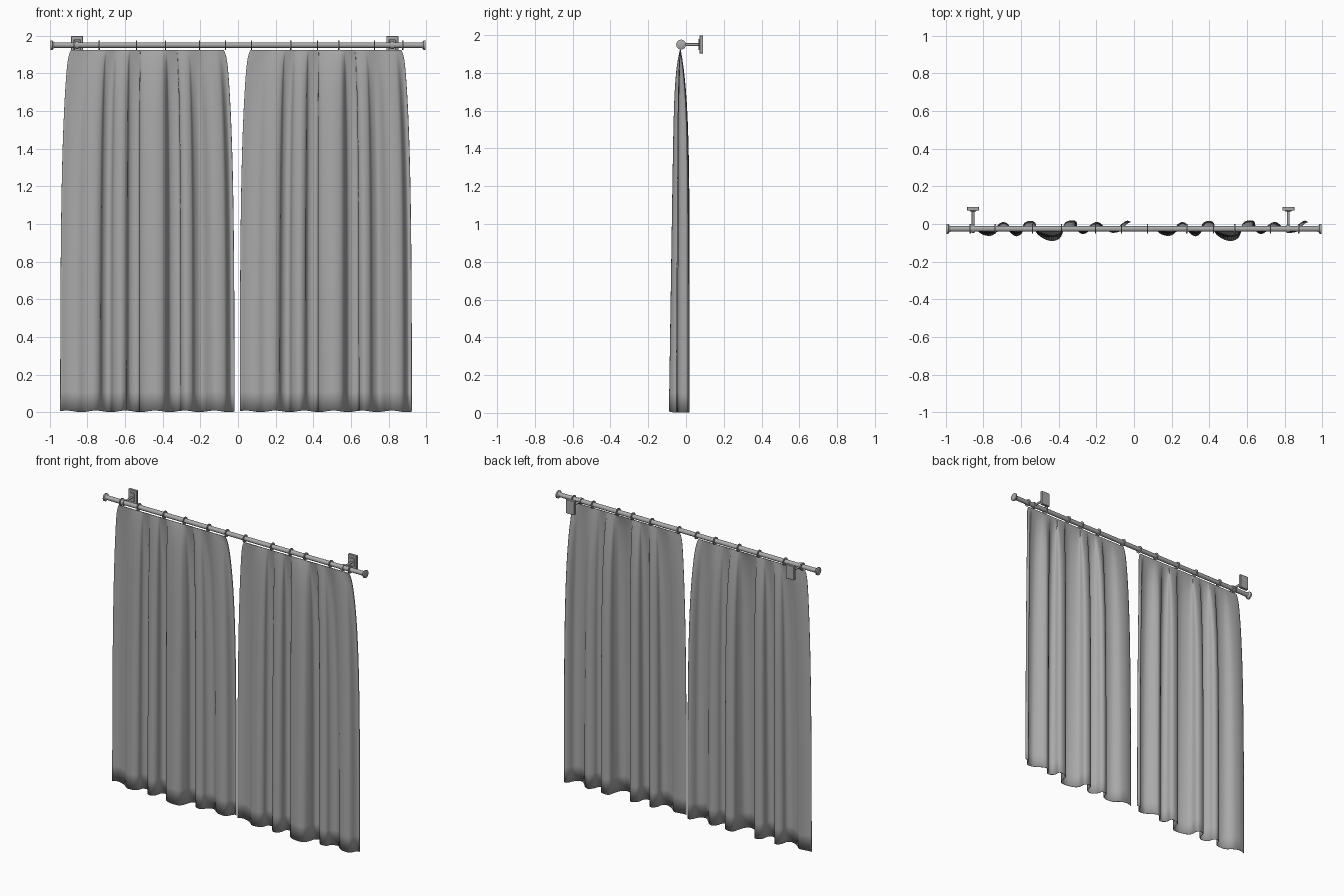
import bpy, bmesh
from math import exp, sin, pi
from mathutils import Vector, Matrix

if "Cube" in bpy.data.objects:
    bpy.data.objects.remove(bpy.data.objects["Cube"], do_unlink=True)

ROD_Y, ROD_Z = -0.026, 1.95


def material(name, value):
    mat = bpy.data.materials.new(name)
    mat.use_nodes = True
    colour = (value, value, value, 1)
    mat.diffuse_color = colour
    mat.node_tree.nodes["Principled BSDF"].inputs["Base Color"].default_value = colour
    return mat


GREY = material("plain grey", 0.4)


def finish(name, bm, smooth=True):
    """Turn a bmesh into a named, shaded object."""
    bmesh.ops.recalc_face_normals(bm, faces=bm.faces)
    mesh = bpy.data.meshes.new(name)
    bm.to_mesh(mesh)
    bm.free()
    mesh.materials.append(GREY)
    obj = bpy.data.objects.new(name, mesh)
    bpy.context.collection.objects.link(obj)
    if smooth:
        bpy.ops.object.select_all(action="DESELECT")
        obj.select_set(True)
        bpy.context.view_layer.objects.active = obj
        bpy.ops.object.shade_smooth_by_angle(angle=0.7)
    return obj


def lathe(name, profile, x, closed=False, steps=24):
    """Spin (offset, radius) points around the rod's axis."""
    bm = bmesh.new()
    verts = [bm.verts.new((x + dx, ROD_Y, ROD_Z + r)) for dx, r in profile]
    edges = [bm.edges.new(pair) for pair in zip(verts, verts[1:])]
    if closed:
        edges.append(bm.edges.new((verts[-1], verts[0])))
    bmesh.ops.spin(bm, geom=verts + edges, cent=(x, ROD_Y, ROD_Z), axis=(1, 0, 0),
                   angle=2 * pi, steps=steps)
    bmesh.ops.remove_doubles(bm, verts=bm.verts, dist=1e-5)
    return finish(name, bm)


def box(name, centre, size, bevel):
    bm = bmesh.new()
    bmesh.ops.create_cube(bm, size=1, matrix=Matrix.Translation(centre) @ Matrix.Diagonal((*size, 1)))
    bmesh.ops.bevel(bm, geom=bm.edges[:], offset=bevel, segments=1, affect="EDGES")
    return finish(name, bm, smooth=False)


def spline(points, steps):
    """Smooth curve through the points."""
    pts = [Vector(p) / 1000 for p in points]
    pts = [2 * pts[0] - pts[1]] + pts + [2 * pts[-1] - pts[-2]]
    out = []
    for a, b, c, d in zip(pts, pts[1:], pts[2:], pts[3:]):
        for i in range(steps):
            t = i / steps
            out.append(0.5 * (2 * b + (c - a) * t + (2 * a - 5 * b + 4 * c - d) * t * t
                              + (3 * b - a - 3 * c + d) * t ** 3))
    return out + [pts[-2]]


# Fold line of one curtain at its hem, in thousandths
FOLDS = spline([
    (-465, -20), (-420, -12), (-370, -20), (-330, -52), (-285, -62), (-255, -45),
    (-245, -10), (-220, 8), (-195, 0), (-180, -40), (-145, -64), (-115, -45),
    (-105, 0), (-75, 15), (-46, 5), (-40, -40), (-10, -70), (40, -89), (85, -75),
    (105, -30), (115, 5), (145, 18), (174, 10), (180, -30), (205, -52), (235, -40),
    (250, -10), (280, 10), (305, 0), (330, -25), (365, -45), (410, -35), (430, 0),
    (445, 16), (462, 10)], 4)


def curtain(name, centre, width):
    top, rows = 1.925, 36
    bm = bmesh.new()
    grid = []
    for r in range(rows + 1):
        f = (r / rows) ** 2
        d = f * top
        # Cloth gathers in towards the rod
        spread = 1 - 0.095 * exp(-d / 0.45) - 0.03 * exp(-d / 0.03)
        back = 1 - exp(-d / 0.25)
        front = 0.5 * (1 - exp(-d / 0.12)) + 0.5 * f
        row = []
        for p in FOLDS:
            off = p.y + 0.03
            y = -0.03 + off * (back if off > 0 else front)
            hem = 0.005 + 0.004 * sin(p.x * 40)
            row.append(bm.verts.new((centre + p.x * width * spread, y, top - d + f * hem)))
        grid.append(row)
    for upper, lower in zip(grid, grid[1:]):
        for i in range(len(FOLDS) - 1):
            bm.faces.new((upper[i], lower[i], lower[i + 1], upper[i + 1]))
    obj = finish(name, bm)
    cloth = obj.modifiers.new("cloth thickness", "SOLIDIFY")
    cloth.thickness = 0.003
    cloth.offset = 0
    return obj


curtain("right_curtain", -0.48, 1)
curtain("left_curtain", 0.468, 0.987)

# Rod with flared end caps
lathe("rod", [(-0.985, 0), (-0.985, 0.015), (0.985, 0.015), (0.985, 0)], 0)
for side, s in (("right", -1), ("left", 1)):
    lathe(side + "_end_cap", [(-0.022 * s, 0.015), (-0.015 * s, 0.019), (-0.011 * s, 0.026),
                              (-0.002 * s, 0.026), (0, 0.023), (0, 0)], s * 0.997)

# Hanging rings
RINGS = (-0.87, -0.737, -0.54, -0.386, -0.205, -0.066, 0.072, 0.28, 0.423, 0.535, 0.726, 0.875)
for n, x in enumerate(RINGS, 1):
    lathe(f"ring_{n}", [(-0.003, 0.015), (-0.003, 0.025), (0.003, 0.025), (0.003, 0.015)], x, True)

# Wall brackets: collar, arm, plate and raised boss
for side, x in (("right", -0.855), ("left", 0.82)):
    lathe(side + "_bracket_collar",
          [(-0.009, 0.014), (-0.009, 0.021), (0.009, 0.021), (0.009, 0.014)], x, True)
    bm = bmesh.new()
    bmesh.ops.create_cone(bm, cap_ends=True, segments=16, radius1=0.007, radius2=0.007, depth=0.09,
                          matrix=Matrix.Translation((x, 0.028, ROD_Z)) @ Matrix.Rotation(pi / 2, 4, "X"))
    finish(side + "_bracket_arm", bm)
    box(side + "_bracket_plate", (x, 0.081, ROD_Z), (0.064, 0.02, 0.096), 0.002)
    box(side + "_bracket_boss", (x, 0.071, ROD_Z), (0.036, 0.008, 0.06), 0.002)
